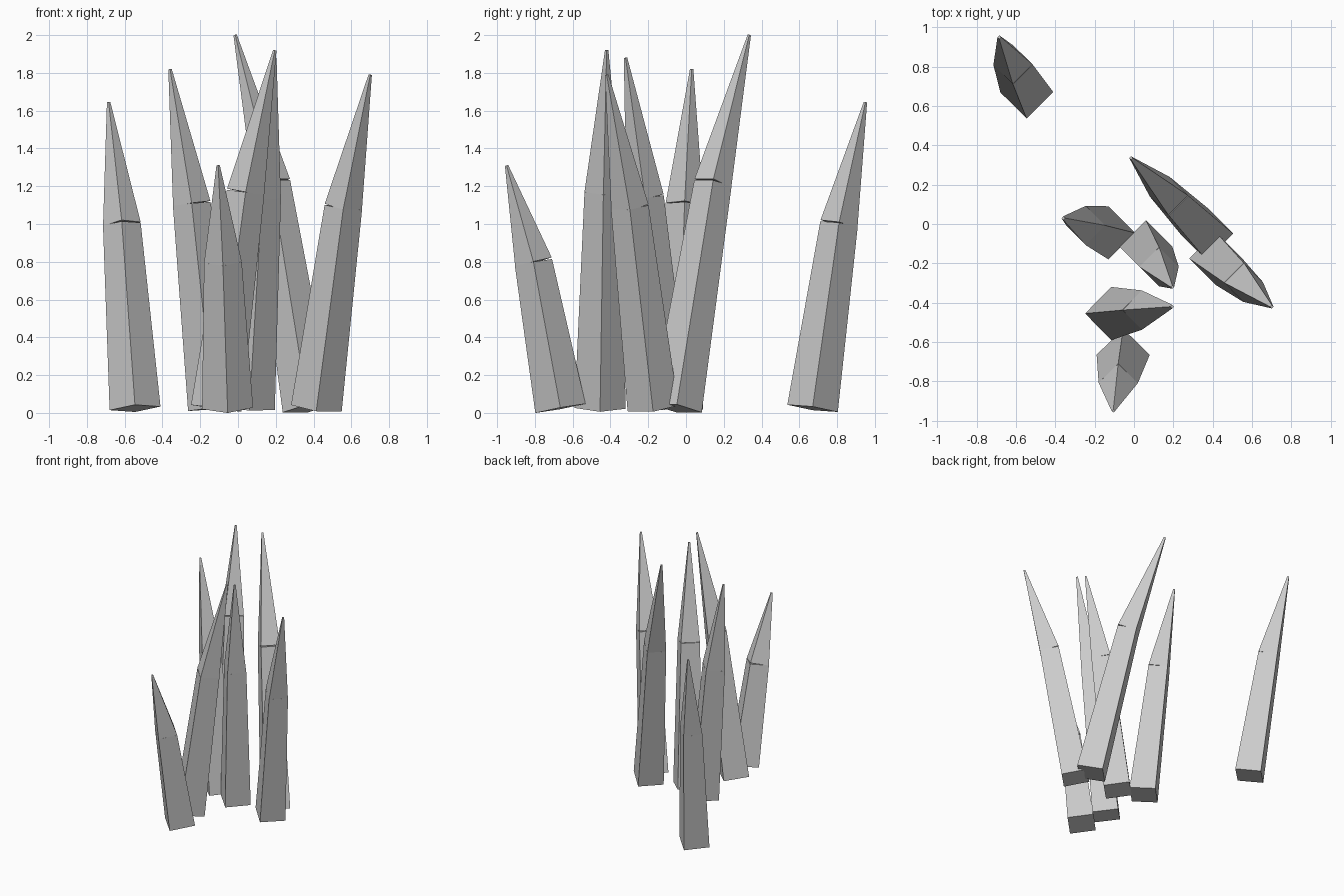
import bpy, bmesh
from mathutils import Vector, Matrix

if "Cube" in bpy.data.objects:
    bpy.data.objects.remove(bpy.data.objects["Cube"])

BASE_R, MID_R, TIP_R = 0.135, 0.1, 0.009
BASE_Z, BEND = 0.024, 0.608

# each spike: base x, y and tip x, y, z
spikes = [
    (-0.545, 0.67, -0.685, 0.95, 1.645),
    (0.37, -0.05, -0.015, 0.335, 2.0),
    (-0.13, -0.045, -0.36, 0.03, 1.82),
    (0.06, -0.115, 0.195, -0.32, 1.88),
    (-0.115, -0.455, 0.195, -0.42, 1.92),
    (-0.055, -0.665, -0.105, -0.95, 1.31),
    (0.415, -0.175, 0.70, -0.42, 1.79),
]


def add_segment(bm, a, b, r1, r2):
    """Four-sided tapered segment running from a to b."""
    axis = b - a
    turn = Vector((0, 0, 1)).rotation_difference(axis).to_matrix().to_4x4()
    bmesh.ops.create_cone(bm, cap_ends=True, segments=4, radius1=r1, radius2=r2,
                          depth=axis.length,
                          matrix=Matrix.Translation((a + b) / 2) @ turn)


for i, (bx, by, tx, ty, tz) in enumerate(spikes, 1):
    base = Vector((bx, by, BASE_Z))
    tip = Vector((tx, ty, tz))
    bend = Vector(((bx + tx) / 2, (by + ty) / 2, tz * BEND))
    bm = bmesh.new()
    # lower shaft, then the more tilted point
    add_segment(bm, base, bend, BASE_R, MID_R)
    add_segment(bm, bend, tip, MID_R, TIP_R)
    mesh = bpy.data.meshes.new(f"spike_{i}")
    bm.to_mesh(mesh)
    bm.free()
    bpy.context.collection.objects.link(bpy.data.objects.new(f"spike_{i}", mesh))
